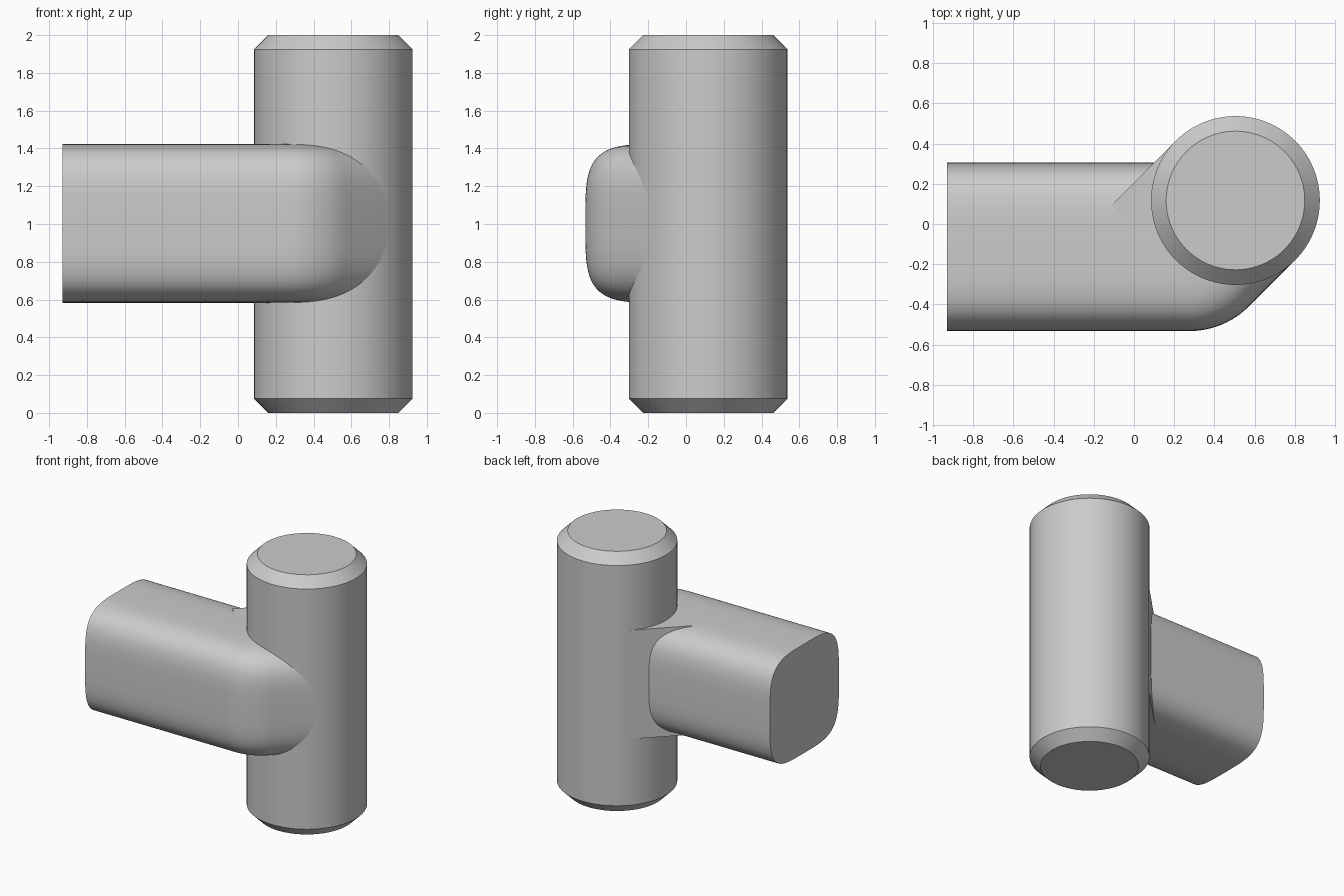
import bpy, bmesh, math
from mathutils import Vector

default = bpy.data.objects.get("Cube")
if default:
    bpy.data.objects.remove(default, do_unlink=True)

R = 0.42                             # half width of post and arm
POST = Vector((0.505, 0.117, 0))     # post axis
BEND = Vector((0.275, -0.113, 1.003))  # where the arm turns towards the post
LEFT_END = -0.93

gray = bpy.data.materials.new("plain gray")
gray.use_nodes = True
color = (0.6, 0.6, 0.6, 1)
gray.diffuse_color = color
gray.node_tree.nodes["Principled BSDF"].inputs["Base Color"].default_value = color


def finish(name, bm):
    bmesh.ops.recalc_face_normals(bm, faces=bm.faces[:])
    mesh = bpy.data.meshes.new(name)
    bm.to_mesh(mesh)
    bm.free()
    mesh.materials.append(gray)
    obj = bpy.data.objects.new(name, mesh)
    bpy.context.collection.objects.link(obj)
    bpy.ops.object.select_all(action='DESELECT')
    obj.select_set(True)
    bpy.context.view_layer.objects.active = obj
    bpy.ops.object.shade_smooth_by_angle(angle=math.radians(30))
    return obj


def loft(name, rings):
    """Skin closed rings of points and cap both ends."""
    bm = bmesh.new()
    loops = [[bm.verts.new(p) for p in ring] for ring in rings]
    for a, b in zip(loops, loops[1:]):
        for i in range(len(a)):
            j = (i + 1) % len(a)
            bm.faces.new((a[i], a[j], b[j], b[i]))
    bm.faces.new(loops[0])
    bm.faces.new(loops[-1])
    return finish(name, bm)


def section(profile, center, angle):
    """Place a (sideways, up) profile across a path heading at the angle."""
    side = Vector((math.sin(angle), -math.cos(angle), 0))
    return [center + side * s + Vector((0, 0, u)) for s, u in profile]


def soft_square(start, end, steps):
    """Points on a softly rounded square between two angles."""
    points = []
    for i in range(steps):
        a = start + (end - start) * i / (steps - 1)
        c, s = math.cos(a), math.sin(a)
        points.append((R * math.copysign(abs(c) ** 0.5, c),
                       R * math.copysign(abs(s) ** 0.5, s)))
    return points


# Upright post with chamfered ends
loft("post", [
    [POST + Vector((r * math.cos(a), r * math.sin(a), z))
     for a in (math.tau * i / 96 for i in range(96))]
    for r, z in ((0.345, 0), (R, 0.075), (R, 1.925), (0.345, 2))])

# Straight arm with a softly rounded section
full = soft_square(-math.pi, math.pi, 97)[:-1]
start = Vector((LEFT_END, BEND.y, BEND.z))
loft("arm", [section(full, start, 0), section(full, BEND, 0)])

# Rounded outer half of the elbow, running on into the post
half = soft_square(-math.pi / 2, math.pi / 2, 49)
turn = math.pi / 4
rings = [section(half, BEND, turn * i / 12) for i in range(13)]
rings.append(section(half, Vector((POST.x, POST.y, BEND.z)), turn))
loft("elbow", rings)

# Square inner half of the elbow, a flat wall tangent to the post
h = R - 0.001
block = [(0, -h), (0, h), (-R, h), (-R, -h)]
heading = Vector((math.cos(turn), math.sin(turn), 0))
loft("elbow_inner_wall", [
    section(block, BEND - heading * 0.13, turn),
    section(block, Vector((POST.x, POST.y, BEND.z)), turn)])
